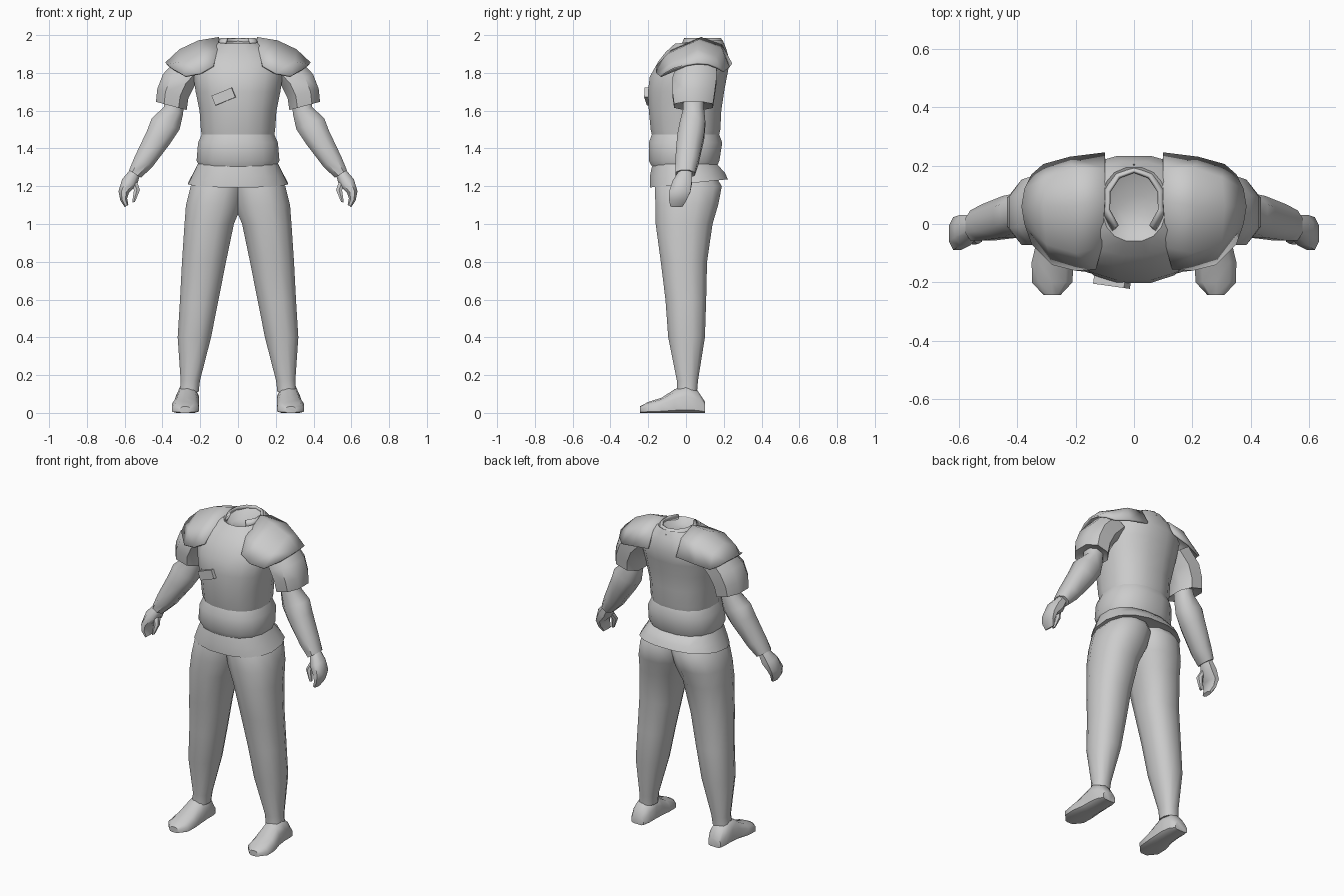
import bpy, bmesh, math
from mathutils import Vector

if "Cube" in bpy.data.objects:
    bpy.data.objects.remove(bpy.data.objects["Cube"])

grey = bpy.data.materials.new("plain_grey")
grey.diffuse_color = (0.6, 0.6, 0.6, 1)
grey.use_nodes = True
grey.node_tree.nodes["Principled BSDF"].inputs["Base Color"].default_value = grey.diffuse_color


def finish(name, bm, mirror=False, thick=0, angle=50):
    bmesh.ops.recalc_face_normals(bm, faces=bm.faces)
    me = bpy.data.meshes.new(name)
    bm.to_mesh(me)
    bm.free()
    me.materials.append(grey)
    for p in me.polygons:
        p.use_smooth = True
    me.set_sharp_from_angle(angle=math.radians(angle))
    ob = bpy.data.objects.new(name, me)
    bpy.context.collection.objects.link(ob)
    if thick:
        mod = ob.modifiers.new("thickness", 'SOLIDIFY')
        mod.thickness = thick
    if mirror:
        ob.modifiers.new("mirror", 'MIRROR')
    return ob


def loft(name, rings, n=12, power=0.85, mirror=False, floor=None, angle=50):
    """Skin closed rounded rings, each given as (centre, u axis, v axis)."""
    bm = bmesh.new()
    loops = []
    for c, u, v in rings:
        loop = []
        for i in range(n):
            a = 2 * math.pi * (i + 0.5) / n
            ca, sa = math.cos(a), math.sin(a)
            p = (Vector(c) + Vector(u) * math.copysign(abs(ca) ** power, ca)
                 + Vector(v) * math.copysign(abs(sa) ** power, sa))
            if floor is not None:
                p.z = max(p.z, floor)
            loop.append(bm.verts.new(p))
        loops.append(loop)
    for a, b in zip(loops, loops[1:]):
        for i in range(n):
            j = (i + 1) % n
            bm.faces.new((a[i], a[j], b[j], b[i]))
    bm.faces.new(loops[0])
    bm.faces.new(loops[-1])
    return finish(name, bm, mirror, angle=angle)


def sheet(name, rows, mirror=False, thick=0.012):
    """Open surface through a grid of points."""
    bm = bmesh.new()
    g = [[bm.verts.new(p) for p in r] for r in rows]
    for a, b in zip(g, g[1:]):
        for i in range(len(a) - 1):
            bm.faces.new((a[i], a[i + 1], b[i + 1], b[i]))
    return finish(name, bm, mirror, thick)


def level(z, x0, x1, y0, y1, tilt=0):
    """Horizontal ring from its extents; tilt raises the back."""
    return (((x0 + x1) / 2, (y0 + y1) / 2, z), ((x1 - x0) / 2, 0, 0),
            (0, (y1 - y0) / 2, tilt))


def limb(x, y, z, ru, rv, deg):
    """Ring across an arm leaning outwards by deg."""
    t = math.radians(deg)
    return ((x, y, z), (ru * math.cos(t), 0, ru * math.sin(t)), (0, rv, 0))


# torso with sunken neck opening
loft("torso", [level(z, -r, r, a, b, t) for z, r, a, b, t in (
    (1.42, .185, -.17, .165, 0), (1.5, .2, -.19, .185, 0),
    (1.6, .207, -.2, .19, 0), (1.7, .228, -.205, .205, 0),
    (1.78, .24, -.195, .22, 0), (1.86, .245, -.15, .235, 0),
    (1.92, .19, -.11, .215, .01), (1.965, .11, -.06, .195, .01),
    (1.925, .06, -.02, .1, 0))], n=16)

# belly roll and flared hem of the shirt
loft("waist_roll", [level(z, -r, r, a, b) for z, r, a, b in (
    (1.29, .2, -.175, .16), (1.335, .223, -.2, .18),
    (1.43, .215, -.2, .195), (1.485, .19, -.18, .175))], n=16)
loft("shirt_hem", [level(z, -r, r, a, b, t) for z, r, a, b, t in (
    (1.225, .235, -.17, .19, .02), (1.215, .268, -.195, .225, .022),
    (1.26, .245, -.195, .21, .01), (1.32, .215, -.18, .165, 0))], n=16)

# collar, open at the front
cols = [math.radians(-50 + 280 * i / 8) for i in range(9)]
sheet("collar", [[(r * math.cos(a), .075 + s * math.sin(a), z) for a in cols]
                 for r, s, z in ((.118, .13, 1.95), (.095, .11, 1.985))])

# shoulder plates, each row running front to back
sheet("shoulder_plate", [
    [(.13, -.155, 1.84), (.11, -.08, 1.92), (.1, .08, 1.99),
     (.1, .19, 1.95), (.1, .245, 1.85)],
    [(.2, -.16, 1.8), (.2, -.1, 1.9), (.21, .06, 1.972),
     (.21, .19, 1.93), (.22, .23, 1.83)],
    [(.28, -.14, 1.785), (.3, -.07, 1.86), (.31, .06, 1.925),
     (.3, .16, 1.89), (.31, .205, 1.81)],
    [(.35, -.07, 1.825), (.375, 0, 1.845), (.385, .06, 1.855),
     (.375, .12, 1.85), (.35, .17, 1.83)]], mirror=True)

# chest pouch
bm = bmesh.new()
bmesh.ops.create_cube(bm, size=1)
for v in bm.verts:
    v.co = Vector((v.co.x * .115, v.co.y * .03, v.co.z * .055))
pouch = finish("chest_pouch", bm, angle=30)
pouch.location = (-.075, -.198, 1.675)
pouch.rotation_euler = (0, math.radians(-22), math.radians(-8))

# arms
loft("sleeve", [limb(*s) for s in (
    (.24, .06, 1.84, .09, .11, 35), (.315, .045, 1.76, .095, .125, 22),
    (.345, .04, 1.69, .092, .12, 17), (.353, .04, 1.625, .09, .11, 15),
    (.35, .035, 1.64, .06, .07, 15))], n=8, mirror=True)
loft("forearm", [limb(*s) for s in (
    (.335, .04, 1.66, .055, .06, 15), (.342, .04, 1.6, .058, .06, 20),
    (.383, .035, 1.53, .085, .072, 22), (.42, .025, 1.46, .075, .076, 28),
    (.5, .005, 1.33, .058, .066, 32), (.545, -.005, 1.265, .04, .055, 32))],
    n=8, mirror=True)
loft("hand", [limb(*s) for s in (
    (.54, -.002, 1.28, .03, .035, 32), (.575, -.02, 1.22, .045, .055, 25),
    (.605, -.033, 1.17, .03, .06, 8), (.605, -.043, 1.13, .02, .05, -15),
    (.59, -.05, 1.095, .012, .035, -30))], n=8, mirror=True)
loft("thumb", [limb(*s) for s in (
    (.552, -.03, 1.225, .022, .022, 15), (.535, -.05, 1.18, .018, .019, 0),
    (.553, -.06, 1.115, .008, .01, -10))], n=6, mirror=True)

# trousers
loft("trouser_leg", [level(*s) for s in (
    (1.27, -.04, .2, -.15, .15), (1.2, -.04, .255, -.17, .195),
    (1.1, -.025, .28, -.167, .175), (1.0, .018, .287, -.165, .145),
    (.8, .06, .3, -.137, .115), (.6, .1, .31, -.112, .11),
    (.4, .14, .322, -.097, .103), (.17, .2, .305, -.05, .065),
    (.11, .207, .31, -.05, .06))], n=12, mirror=True)

# shoes, rings running heel to toe, flattened on the ground
loft("shoe", [((x, y, h * .35), (rx, 0, 0), (0, 0, h * .65)) for x, y, rx, h in (
    (.27, .1, .045, .06), (.268, .06, .06, .12), (.268, 0, .064, .15),
    (.27, -.06, .066, .125), (.278, -.13, .075, .08),
    (.28, -.2, .072, .058), (.28, -.243, .03, .035))],
    n=10, mirror=True, floor=0)
